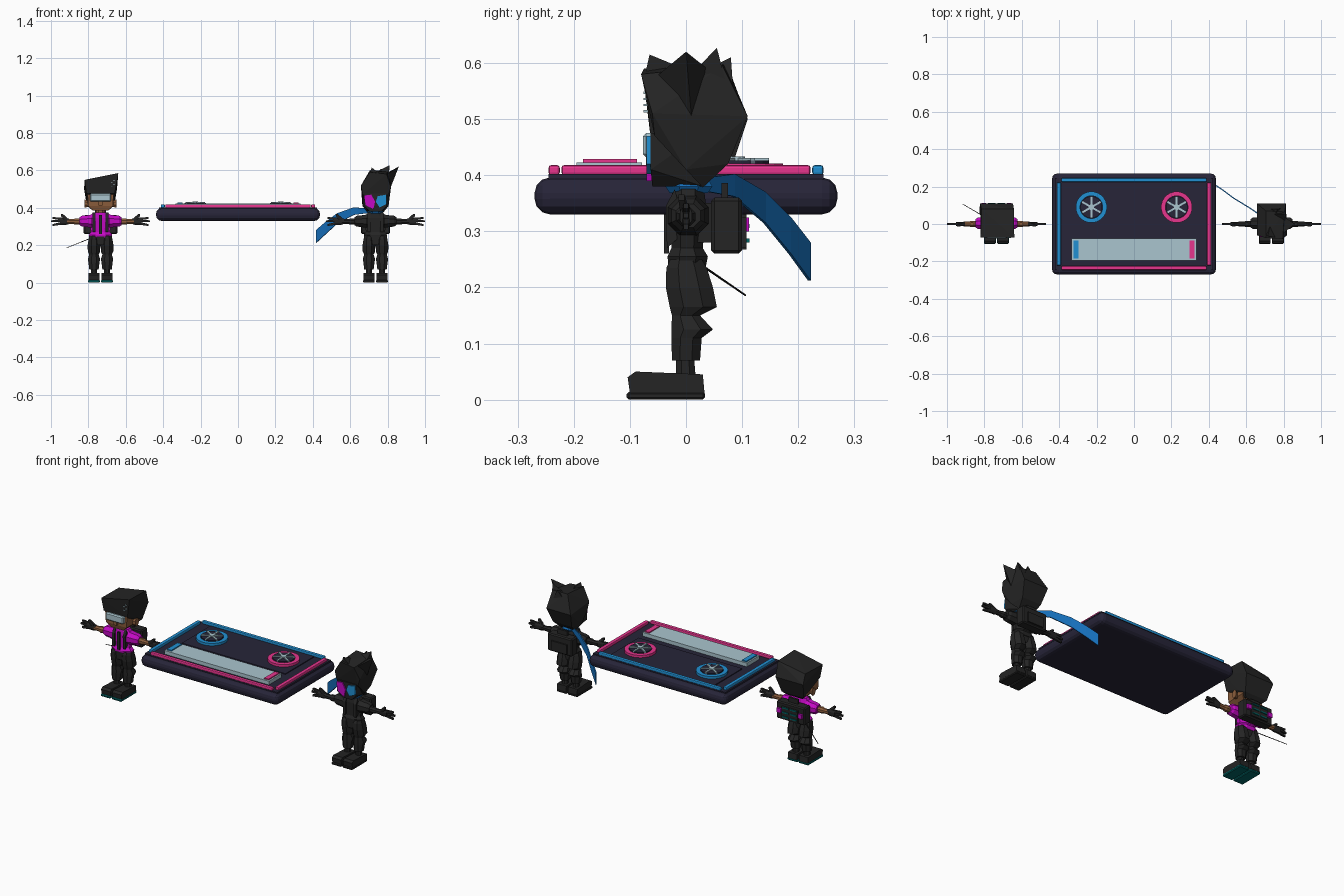
import bpy, bmesh, math
from mathutils import Vector

old_cube = bpy.data.objects.get("Cube")
if old_cube:
    bpy.data.objects.remove(old_cube, do_unlink=True)


def material(name, red, green, blue):
    mat = bpy.data.materials.new(name)
    mat.use_nodes = True
    mat.diffuse_color = (red, green, blue, 1)
    mat.node_tree.nodes["Principled BSDF"].inputs["Base Color"].default_value = (red, green, blue, 1)
    return mat


BLACK = material("soft black", .018, .018, .018)
NAVY = material("dark navy", .02, .018, .04)
BLUE = material("sky blue", .015, .28, .65)
PINK = material("hot pink", .8, .035, .27)
GLASS = material("pale glass", .4, .56, .62)
MAGENTA = material("magenta", .55, .003, .55)
SKIN = material("brown skin", .26, .11, .045)
TEAL = material("teal", 0, .13, .13)
SCARF = material("scarf blue", .008, .16, .5)


def finish(name, bm, mat):
    bmesh.ops.recalc_face_normals(bm, faces=bm.faces)
    mesh = bpy.data.meshes.new(name)
    bm.to_mesh(mesh)
    bm.free()
    mesh.materials.append(mat)
    obj = bpy.data.objects.new(name, mesh)
    bpy.context.collection.objects.link(obj)
    return obj


def hull(name, points, mat, cx=0):
    """Faceted convex solid around a few points."""
    bm = bmesh.new()
    for x, y, z in points:
        bm.verts.new((x + cx, y, z))
    result = bmesh.ops.convex_hull(bm, input=bm.verts)
    loose = [v for v in result["geom_interior"] if isinstance(v, bmesh.types.BMVert)]
    bmesh.ops.delete(bm, geom=loose, context="VERTS")
    return finish(name, bm, mat)


def box(name, low, high, mat, cx=0, bevel=0, segments=2):
    points = [(x, y, z) for x in (low[0], high[0]) for y in (low[1], high[1]) for z in (low[2], high[2])]
    bm = bmesh.new()
    bmesh.ops.create_cube(bm, size=1)
    for v in bm.verts:
        v.co = [(a + b) / 2 + c * (b - a) for a, b, c in zip(low, high, v.co)]
        v.co.x += cx
    if bevel:
        bmesh.ops.bevel(bm, geom=bm.edges[:], offset=bevel, segments=segments, profile=.5, affect="EDGES")
    return finish(name, bm, mat)


def loft(name, rings, mat, along="z", sides=8, offset=(0, 0, 0), flip=1, closed=False):
    """Skin elliptical rings: position, two centre values, two radii."""
    bm = bmesh.new()
    loops = []
    grow = 1 / math.cos(math.pi / sides)
    for t, u, v, ru, rv in rings:
        loop = []
        for i in range(sides):
            a = (i + .5) * math.tau / sides
            p, q = u + ru * grow * math.cos(a), v + rv * grow * math.sin(a)
            co = Vector((p, q, t)) if along == "z" else Vector((t * flip, p, q))
            loop.append(bm.verts.new(co + Vector(offset)))
        loops.append(loop)
    pairs = list(zip(loops, loops[1:]))
    if closed:
        pairs.append((loops[-1], loops[0]))
    else:
        bm.faces.new(loops[0])
        bm.faces.new(loops[-1])
    for a, b in pairs:
        for i in range(sides):
            j = (i + 1) % sides
            bm.faces.new((a[i], a[j], b[j], b[i]))
    return finish(name, bm, mat)


def bar(name, start, end, radius, mat, cx=0):
    """Tapering square stick between two points."""
    points = []
    for centre, r in ((start, radius), (end, radius * .75)):
        points += [(centre[0] + a * r, centre[1] + b * r, centre[2] + c * r)
                   for a in (-1, 1) for b in (-1, 1) for c in (-1, 1)]
    return hull(name, points, mat, cx)


def plate(name, outline, front, back, mat, cx):
    return hull(name, [(x, y, z) for x, z in outline for y in (front, back)], mat, cx)


# Cassette body, deck and coloured trim
box("cassette_body", (-.438, -.27, .33), (.438, .27, .396), NAVY, bevel=.028, segments=3)
box("cassette_deck", (-.422, -.245, .39), (.422, .245, .402), NAVY)
box("tape_panel", (-.33, -.04, .4), (.33, .22, .407), NAVY)
for side, name, mat in ((-1, "blue", BLUE), (1, "pink", PINK)):
    x, y = side * .402, -side * .235
    box(name + "_side_trim", (x - .011, -.222, .4), (x + .011, .222, .418), mat, bevel=.005)
    box(name + "_long_trim", (-.388, y - .01, .4), (.388, y + .01, .418), mat, bevel=.005)
    # Tape window end bar
    bx = side * .31
    box(name + "_window_bar", (bx - .014, -.184, .41), (bx + .014, -.087, .429), mat)
    # Reel with spokes and hub
    centre = (side * .228, .09, 0)
    profile = [(.4, .083), (.421, .083), (.421, .06), (.4, .06)]
    loft(name + "_reel_ring", [(z, 0, 0, r, r) for z, r in profile], mat, sides=24, offset=centre, closed=True)
    loft(name + "_reel_disc", [(z, 0, 0, .058, .058) for z in (.4, .426)], NAVY, sides=24, offset=centre)
    loft(name + "_reel_hub", [(z, 0, 0, .015, .015) for z in (.42, .433)], GLASS, sides=12, offset=centre)
    for i in range(6):
        a = i * math.tau / 6 + math.pi / 6
        spoke = box(name + "_reel_spoke", (.012, -.005, .42), (.058, .005, .431), GLASS)
        spoke.location, spoke.rotation_euler.z = centre, a
box("tape_window", (-.333, -.195, .4), (.333, -.078, .423), GLASS)


def figure(who, cx, top, forearm, sole, pack_half):
    """Body shared by both figures."""
    loft(who + "_torso", [(.235, 0, .002, .055, .033), (.255, 0, .003, .063, .036), (.27, 0, .002, .05, .028),
                          (.345, 0, .004, .065, .032), (.375, 0, .004, .04, .028)], top, offset=(cx, 0, 0))
    loft(who + "_hips", [(.2, 0, 0, .045, .03), (.245, 0, 0, .052, .032)], BLACK, offset=(cx, 0, 0))
    loft(who + "_neck", [(.365, 0, .005, .024, .02), (.41, 0, .005, .024, .02)], forearm, offset=(cx, 0, 0))
    leg = [(.07, 0, .025, .025), (.11, .001, .027, .03), (.125, .011, .037, .033), (.15, 0, .025, .025),
           (.165, .013, .042, .033), (.2, .006, .042, .034), (.235, .001, .036, .028), (.25, 0, .028, .025)]
    sleeve = [(.045, .036, .036), (.075, .032, .031), (.1, .03, .029), (.112, .022, .021)]
    arm = [(.1, .014, .015), (.135, .017, .017), (.145, .013, .013), (.178, .012, .013)]
    for s, label in ((1, "left"), (-1, "right")):
        part = who + "_" + label + "_"
        foot = (cx + s * .035, 0, 0)
        # Baggy leg, ankle and shoe
        loft(part + "leg", [(z, 0, y, rx, ry) for z, y, ry, rx in leg], BLACK, offset=foot)
        loft(part + "ankle", [(.03, 0, 0, .017, .018), (.08, 0, -.002, .015, .016)], BLACK, offset=foot)
        box(part + "sole", (-.032, -.106, 0), (.031, .034, .014), sole, foot[0], bevel=.004, segments=1)
        shoe = [(-.1, .012), (-.104, .04), (-.09, .05), (-.02, .042), (.03, .045), (.033, .012)]
        hull(part + "shoe", [(x, y, z) for y, z in shoe for x in (-.029, .029)], BLACK, foot[0])
        # Sleeve, forearm and gloved hand
        loft(part + "sleeve", [(t, .004, .328, ry, rz) for t, ry, rz in sleeve], top, "x", offset=(cx, 0, 0), flip=s)
        loft(part + "forearm", [(t, 0, .326, ry, rz) for t, ry, rz in arm], forearm, "x", offset=(cx, 0, 0), flip=s)
        loft(part + "palm", [(t, 0, .327, .011, rz) for t, rz in ((.168, .014), (.185, .019), (.218, .018))],
             BLACK, "x", offset=(cx, 0, 0), flip=s)
        for z, end, reach in ((.34, .345, .252), (.329, .328, .26), (.316, .308, .252)):
            bar(part + "finger", (s * .21, 0, z), (s * reach, 0, end), .0062, BLACK, cx)
        bar(part + "thumb", (s * .185, -.003, .338), (s * .205, -.008, .36), .007, BLACK, cx)
        # Pack strap
        hull(part + "strap", [(s * x, y, z) for x in (.026, .042) for y, z in
                              ((-.036, .345), (-.034, .27), (-.02, .375), (.0, .3))], BLACK, cx)
    # Backpack with carry loop
    box(who + "_backpack", (-pack_half, .045, .26), (pack_half, .1, .36), BLACK, cx, bevel=.006, segments=1)
    box(who + "_pack_pocket", (-.05, .09, .27), (.05, .108, .325), BLACK, cx)
    box(who + "_pack_mount", (-.04, .02, .28), (.04, .05, .35), BLACK, cx)
    box(who + "_pack_loop", (-.03, .063, .355), (.03, .075, .386), BLACK, cx)


# Figure in the magenta jacket
left_x = -.735
figure("jacket_figure", left_x, MAGENTA, SKIN, TEAL, .09)
box("jacket_opening", (-.008, -.039, .26), (.008, -.03, .36), BLACK, left_x)
hull("jacket_head", [(s * x, y, z) for s in (-1, 1) for x, y, z in
                     ((.04, -.05, .385), (.066, -.058, .41), (.07, -.06, .49), (.07, .07, .49),
                      (.07, .06, .41), (.04, .03, .385))], SKIN, left_x)
hull("jacket_hair", [(-.085, -.073, .548), (.095, -.073, .585), (-.08, .08, .55), (.093, .08, .58),
                     (-.088, .11, .5), (.088, .11, .5)] +
     [(s * x, y, z) for s in (-1, 1) for x, y, z in
      ((.075, -.064, .475), (.07, .08, .41), (.078, .03, .44), (.05, .06, .39))], BLACK, left_x)
box("visor", (-.057, -.077, .432), (.057, -.05, .475), GLASS, left_x, bevel=.006, segments=1)
box("nose", (-.01, -.071, .413), (.01, -.055, .432), SKIN, left_x)
for s in (-1, 1):
    loft("ear", [(.065, .005, .42, .012, .016), (.085, .01, .423, .016, .022)], SKIN, "x",
         offset=(left_x, 0, 0), flip=s)
    box("pack_side_knob", (s * .068 - .012, .095, .3), (s * .068 + .012, .112, .325), MAGENTA, left_x)
    # Lit dashes on the pack
    for row in range(3):
        z = .28 + row * .026
        box("pack_light", (s * .026 - .02, .105, z), (s * .026 + .02, .113, z + .007), TEAL, left_x)
box("pack_light_base", (-.052, .1, .268), (.052, .108, .34), BLACK, left_x)
for i in range(4):
    x, z = .055 + .012 * (i % 2), .512 + .011 * i
    box("hair_dash", (x, -.076, z), (x + .01, -.068, z + .004), GLASS, left_x)
bar("hanging_cord", (-.05, .03, .238), (-.18, .106, .186), .0015, BLACK, left_x)

# Masked figure in black
right_x = .735
figure("masked_figure", right_x, BLACK, BLACK, BLACK, .078)
hull("masked_hair", [(-.03, .07, .6), (.07, .065, .595), (-.03, -.075, .59), (.06, -.08, .58), (.083, -.06, .51)] +
     [(s * x, y, z) for s in (-1, 1) for x, y, z in
      ((.077, .11, .505), (.077, -.06, .52), (.068, -.056, .47), (.06, .075, .42),
       (.045, .03, .378), (.07, .0, .41))], BLACK, right_x)
spikes = [((.125, .0, .62), (.05, .05, .58), (.05, -.06, .57), (.078, .01, .5)),
          ((.075, .055, .627), (-.02, .05, .58), (.07, .0, .57), (.07, .08, .53)),
          ((-.02, -.065, .615), (-.04, -.06, .56), (.04, -.075, .57), (0, .02, .58)),
          ((.03, .08, .61), (-.04, .08, .54), (.06, .085, .54), (.02, .02, .58))]
for spike in spikes:
    hull("hair_spike", spike, BLACK, right_x)
hull("mask", [(s * x, y, z) for s in (-1, 1) for x, y, z in
              ((.03, -.06, .38), (.06, -.063, .41), (.06, -.063, .475), (.06, .03, .475), (.04, .03, .38))],
     BLACK, right_x)
plate("mask_magenta", [(-.06, .465), (-.022, .47), (-.002, .432), (-.012, .39), (-.053, .415)],
      -.07, -.061, MAGENTA, right_x)
plate("mask_blue", [(.058, .47), (.012, .462), (.002, .432), (.022, .402), (.06, .42)],
      -.07, -.061, BLUE, right_x)

# Wind-blown scarf ribbon
path = [(.7, .03, .395, .372), (.62, .085, .402, .362), (.53, .14, .37, .315),
        (.47, .185, .325, .26), (.418, .22, .28, .212)]
bm = bmesh.new()
columns = [(bm.verts.new((x, y, low)), bm.verts.new((x, y, high))) for x, y, high, low in path]
for a, b in zip(columns, columns[1:]):
    bm.faces.new((a[0], b[0], b[1], a[1]))
ribbon = finish("scarf_tail", bm, SCARF)
thickness = ribbon.modifiers.new("thickness", "SOLIDIFY")
thickness.thickness, thickness.offset = .006, 0
loft("scarf_collar", [(z, 0, .005, r, r) for z, r in ((.368, .034), (.38, .042), (.395, .034))],
     SCARF, offset=(right_x, 0, 0))
